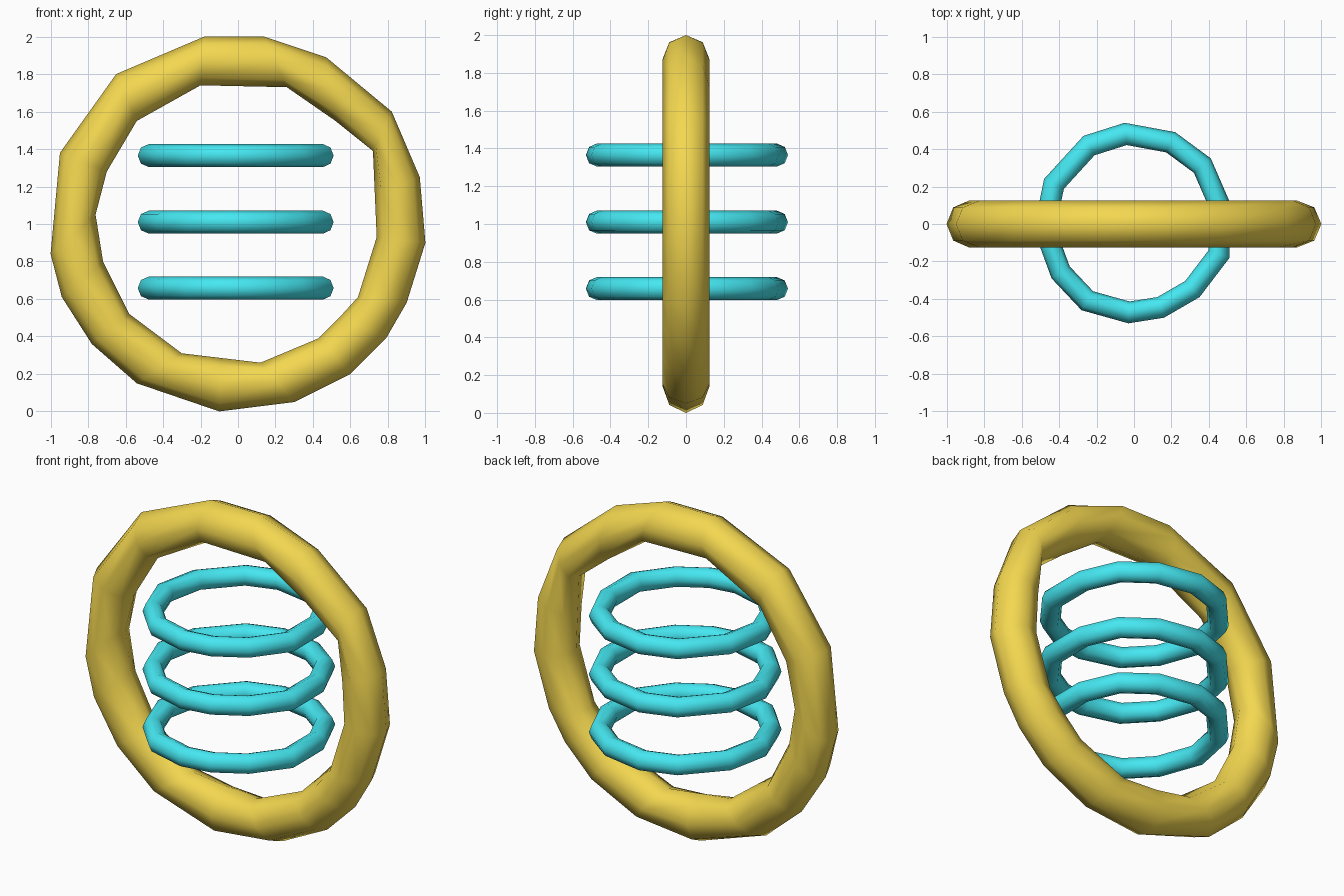
import bpy, bmesh
from math import cos, sin, pi
from mathutils import Vector

if "Cube" in bpy.data.objects:
    bpy.data.objects.remove(bpy.data.objects["Cube"])


def colour(name, rgb):
    m = bpy.data.materials.new(name)
    m.diffuse_color = (*rgb, 1)
    m.use_nodes = True
    m.node_tree.nodes["Principled BSDF"].inputs["Base Color"].default_value = m.diffuse_color
    return m


def faceted_ring(name, outer, inner, depth, place, mat, sides=8):
    """Closed tube lofted between an outer and an inner outline."""
    bm = bmesh.new()
    loops = []
    for o, i in zip(outer, inner):
        o, i = Vector(o), Vector(i)
        c, w = (o + i) / 2, (o - i) / 2
        loop = []
        for k in range(sides):
            a = 2 * pi * k / sides
            p = c + w * cos(a)
            loop.append(bm.verts.new(place(p.x, p.y, depth * sin(a))))
        loops.append(loop)
    n = len(loops)
    for j in range(n):
        a, b = loops[j], loops[(j + 1) % n]
        for k in range(sides):
            q = (k + 1) % sides
            bm.faces.new((a[k], b[k], b[q], a[q])).smooth = True
    bmesh.ops.recalc_face_normals(bm, faces=bm.faces)
    me = bpy.data.meshes.new(name)
    bm.to_mesh(me)
    bm.free()
    me.materials.append(mat)
    ob = bpy.data.objects.new(name, me)
    bpy.context.collection.objects.link(ob)
    return ob


gold = colour("gold", (0.9, 0.68, 0.08))
cyan = colour("cyan", (0.06, 0.8, 0.88))

# Large upright ring, outlines in x, z
outer = [(-.18, 2), (.14, 2), (.47, 1.89), (.82, 1.6), (.97, 1.25), (1, .9),
         (.9, .58), (.79, .39), (.6, .2), (.3, .05), (-.1, 0), (-.54, .15),
         (-.78, .36), (-.94, .61), (-1, .84), (-.95, 1.38), (-.65, 1.8)]
inner = [(-.2, 1.74), (.26, 1.73), (.52, 1.55), (.72, 1.39), (.73, 1.16), (.74, .93),
         (.64, .61), (.54, .5), (.43, .39), (.12, .26), (-.09, .285), (-.3, .31),
         (-.58, .52), (-.72, .8), (-.76, 1.05), (-.7, 1.28), (-.54, 1.55)]
faceted_ring("large_ring", outer, inner, 0.125, lambda x, z, y: (x, y, z), gold)

# Three stacked horizontal rings, outline in x, y
small = [(-.05, .54), (.22, .49), (.41, .35), (.51, .12), (.51, -.18), (.35, -.39),
         (.16, -.5), (-.03, -.53), (-.28, -.46), (-.44, -.29), (-.535, -.03),
         (-.48, .24), (-.27, .47)]
small_in = [(x * .78, y * .78) for x, y in small]
for n, zc in enumerate((0.658, 1.01, 1.365)):
    faceted_ring(f"small_ring_{n + 1}", small, small_in, 0.061,
                 lambda x, y, d, zc=zc: (x, y, zc + d), cyan)
